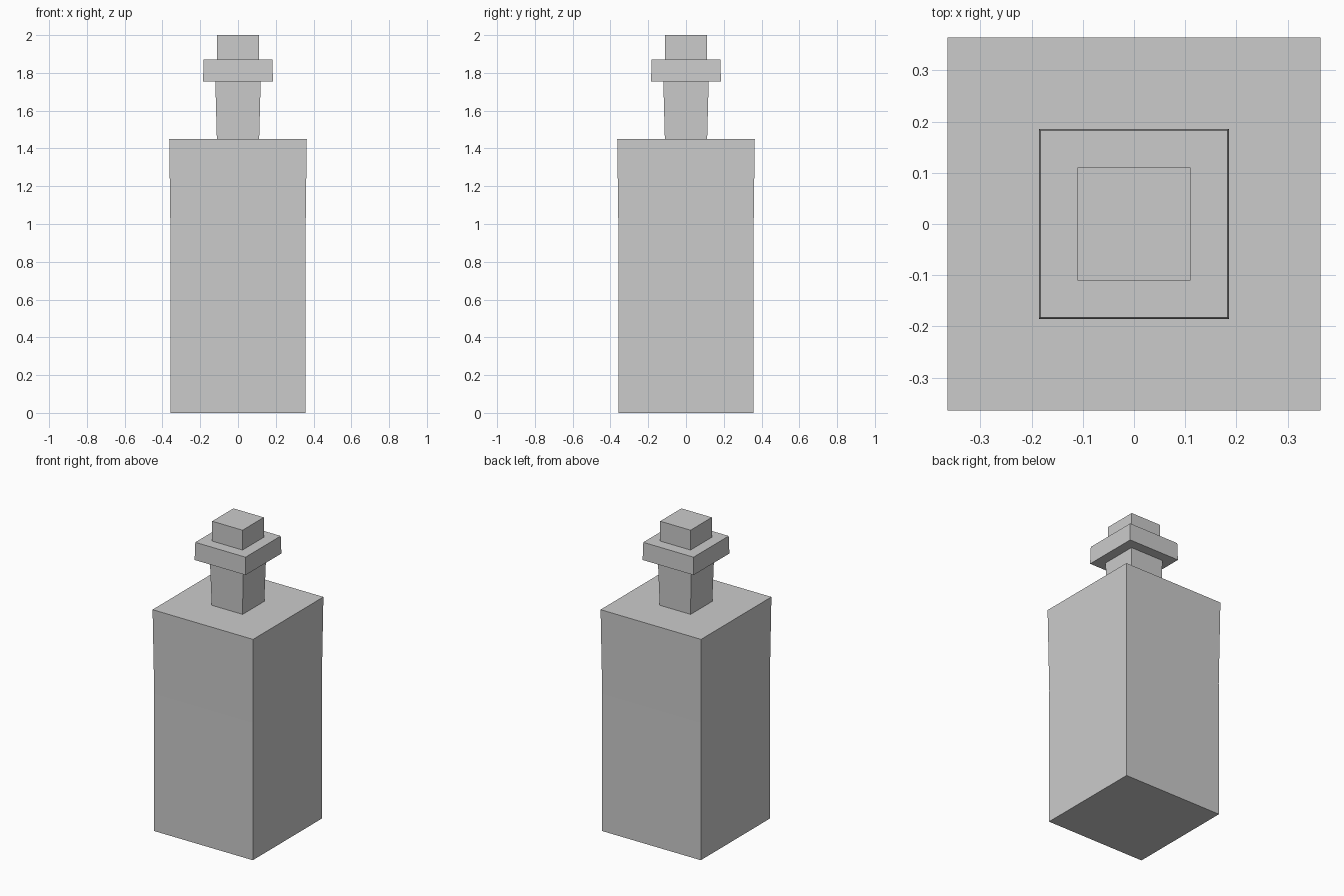
import bpy
import bmesh

cube = bpy.data.objects.get("Cube")
if cube:
    bpy.data.objects.remove(cube, do_unlink=True)

grey = bpy.data.materials.new("plain grey")
grey.use_nodes = True
colour = (0.6, 0.6, 0.6, 1)
grey.diffuse_color = colour
grey.node_tree.nodes["Principled BSDF"].inputs["Base Color"].default_value = colour


def square_loft(name, sections):
    """Closed square column through (half width, height) sections."""
    bm = bmesh.new()
    corners = [(-1, -1), (1, -1), (1, 1), (-1, 1)]
    rings = [[bm.verts.new((x * r, y * r, z)) for x, y in corners]
             for r, z in sections]
    for low, high in zip(rings, rings[1:]):
        for i in range(4):
            j = (i + 1) % 4
            bm.faces.new((low[i], low[j], high[j], high[i]))
    bm.faces.new(rings[0][::-1])
    bm.faces.new(rings[-1])
    mesh = bpy.data.meshes.new(name)
    bm.to_mesh(mesh)
    bm.free()
    mesh.materials.append(grey)
    obj = bpy.data.objects.new(name, mesh)
    bpy.context.collection.objects.link(obj)
    return obj


# Tall body, flaring slightly to the shoulder
square_loft("bottle_body", [(0.358, 0), (0.357, 0.9), (0.364, 1.45)])
# Neck, widening upward
square_loft("bottle_neck", [(0.112, 1.45), (0.12, 1.755)])
# Wide collar below the cap
square_loft("neck_collar", [(0.185, 1.755), (0.182, 1.87)])
# Square cap
square_loft("bottle_cap", [(0.11, 1.87), (0.11, 2.0)])
